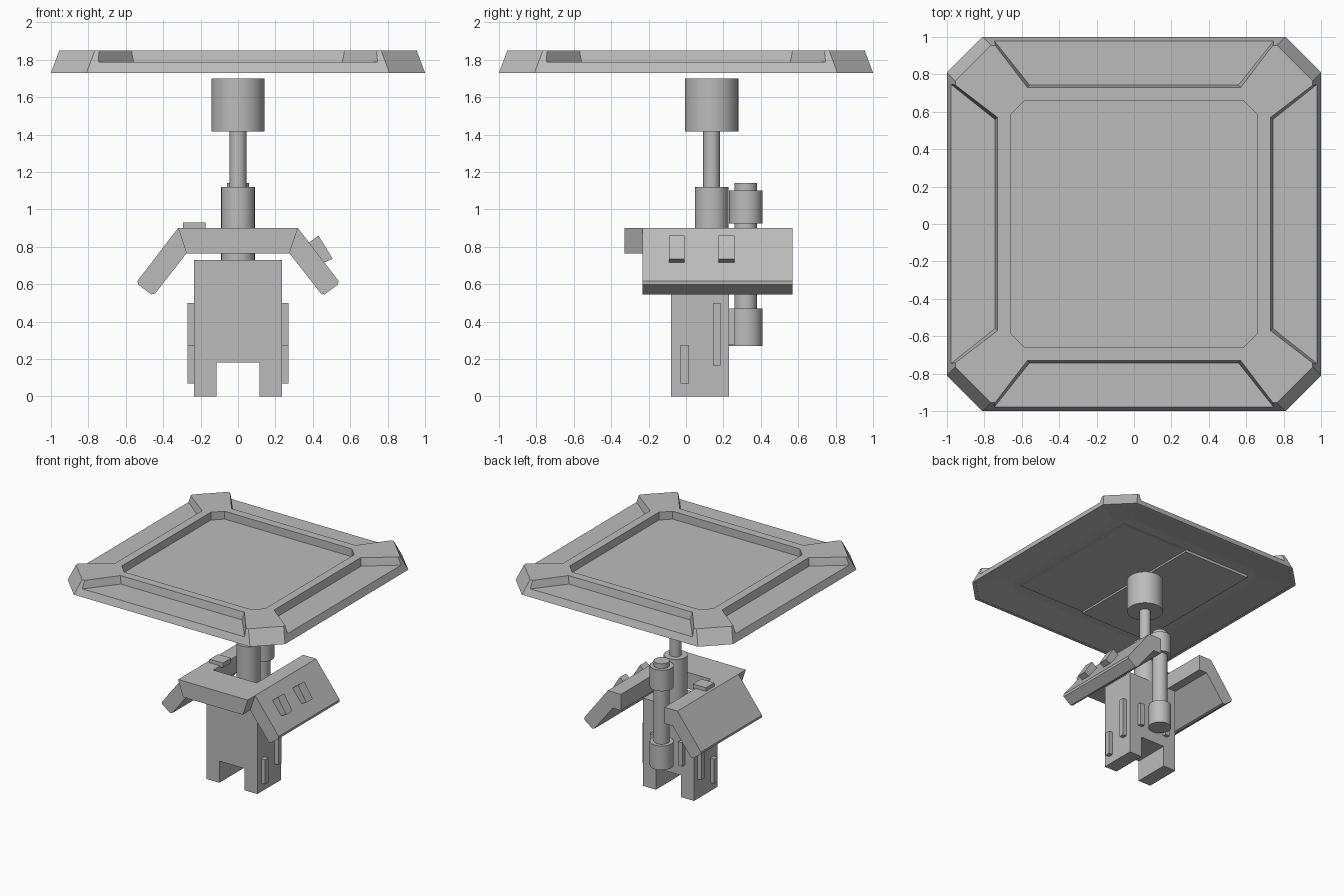
import bpy, bmesh, math
from mathutils import Matrix

if "Cube" in bpy.data.objects:
    bpy.data.objects.remove(bpy.data.objects["Cube"])

grey = bpy.data.materials.new("grey")
grey.diffuse_color = (0.5, 0.5, 0.5, 1)
grey.use_nodes = True
grey.node_tree.nodes["Principled BSDF"].inputs["Base Color"].default_value = grey.diffuse_color


def finish(name, bm, smooth=False):
    bmesh.ops.recalc_face_normals(bm, faces=bm.faces)
    me = bpy.data.meshes.new(name)
    bm.to_mesh(me)
    bm.free()
    me.materials.append(grey)
    ob = bpy.data.objects.new(name, me)
    bpy.context.collection.objects.link(ob)
    if smooth:
        bpy.context.view_layer.objects.active = ob
        ob.select_set(True)
        bpy.ops.object.shade_smooth_by_angle(angle=math.radians(35))
        ob.select_set(False)
    return ob


def loft(name, loops):
    """Solid through a stack of matching loops, capped at both ends."""
    bm = bmesh.new()
    rings = [[bm.verts.new(p) for p in lp] for lp in loops]
    n = len(rings[0])
    for a, b in zip(rings, rings[1:]):
        for i in range(n):
            bm.faces.new((a[i], a[(i + 1) % n], b[(i + 1) % n], b[i]))
    bm.faces.new(rings[0])
    bm.faces.new(rings[-1])
    return finish(name, bm)


def extrude_y(name, prof, y0, y1, side=1):
    return loft(name, [[(side * x, y, z) for x, z in prof] for y in (y0, y1)])


def box(name, x0, x1, y0, y1, z0, z1):
    return extrude_y(name, [(x0, z0), (x1, z0), (x1, z1), (x0, z1)], y0, y1)


def octagon(h, c, z):
    return [(h, -c, z), (h, c, z), (c, h, z), (-c, h, z),
            (-h, c, z), (-h, -c, z), (-c, -h, z), (c, -h, z)]


def cylinder(name, r, y, z0, z1):
    bm = bmesh.new()
    bmesh.ops.create_cone(bm, cap_ends=True, segments=32, radius1=r, radius2=r, depth=z1 - z0,
                          matrix=Matrix.Translation((0, y, (z0 + z1) / 2)))
    return finish(name, bm, True)


def cut(ob, cutter):
    mod = ob.modifiers.new("cut", 'BOOLEAN')
    mod.operation = 'DIFFERENCE'
    mod.solver = 'EXACT'
    mod.object = cutter
    cutter.hide_render = True
    cutter.hide_viewport = True


# Landing platform: tapered octagonal slab, hollowed from below
platform = loft("platform", [octagon(1.0, 0.81, 1.73), octagon(0.955, 0.765, 1.85)])
cut(platform, loft("underside_cutter", [octagon(0.985, 0.80, 1.72), octagon(0.975, 0.79, 1.731),
                                        octagon(0.73, 0.63, 1.765)]))
cut(platform, loft("deck_cutter", [octagon(0.66, 0.585, 1.785), octagon(0.66, 0.585, 1.9)]))

# Open trapezoid notches along the four sides
for k in range(4):
    rot = Matrix.Rotation(k * math.pi / 2, 3, 'Z')
    loops = []
    for z, d in ((1.787, 0.012), (1.85, 0), (1.9, -0.01)):
        pts = [(-0.57 + d, -0.73 - d), (0.57 - d, -0.73 - d),
               (0.815 - d, -1.05), (-0.815 + d, -1.05)]
        loops.append([tuple(rot @ Matrix.Translation((x, y, z)).translation) for x, y in pts])
    cut(platform, loft("notch_cutter", loops))

# Two hatch panels under the deck, one lower than the other
box("hatch_low", -0.64, 0, -0.64, 0.64, 1.742, 1.775)
box("hatch_high", 0, 0.64, -0.64, 0.64, 1.758, 1.775)

# Lift piston
cylinder("piston_head", 0.143, 0.137, 1.415, 1.70)
cylinder("piston_rod", 0.045, 0.137, 1.10, 1.43)
cylinder("piston_base", 0.09, 0.137, 0.72, 1.12)

# Rear tank
cylinder("tank_cap", 0.06, 0.32, 1.09, 1.14)
cylinder("tank_top", 0.09, 0.32, 0.925, 1.10)
cylinder("tank_pipe", 0.06, 0.32, 0.46, 0.93)
cylinder("tank_bottom", 0.09, 0.32, 0.27, 0.47)

# Tower with two feet
extrude_y("tower", [(-0.235, 0), (-0.115, 0), (-0.115, 0.18), (0.115, 0.18), (0.115, 0),
                    (0.235, 0), (0.235, 0.73), (-0.235, 0.73)], -0.08, 0.23)

# Hood centre and the two folded wings
extrude_y("hood_centre", [(-0.275, 0.765), (0.275, 0.765), (0.32, 0.9), (-0.32, 0.9)], -0.33, -0.04)
wing = [(0.2, 0.9), (0.32, 0.9), (0.537, 0.618), (0.535, 0.598),
        (0.463, 0.545), (0.443, 0.55), (0.275, 0.765), (0.2, 0.765)]
for s in (-1, 1):
    extrude_y("hood_wing", wing, -0.232, 0.57, s)
    # Ribs on the tower sides and back
    xs = sorted((s * 0.23, s * 0.27))
    box("side_rib_low", *xs, -0.03, 0.015, 0.07, 0.275)
    box("side_rib_high", *xs, 0.145, 0.185, 0.165, 0.50)
    xs = sorted((s * 0.11, s * 0.15))
    box("back_rib", *xs, 0.225, 0.26, 0.275, 0.47)

# Small blocks on the hood
box("roof_block", -0.295, -0.175, 0.05, 0.16, 0.89, 0.93)
for y in (-0.09, 0.175):
    extrude_y("wing_block", [(0.37, 0.815), (0.43, 0.86), (0.507, 0.735), (0.447, 0.71)], y, y + 0.083)
